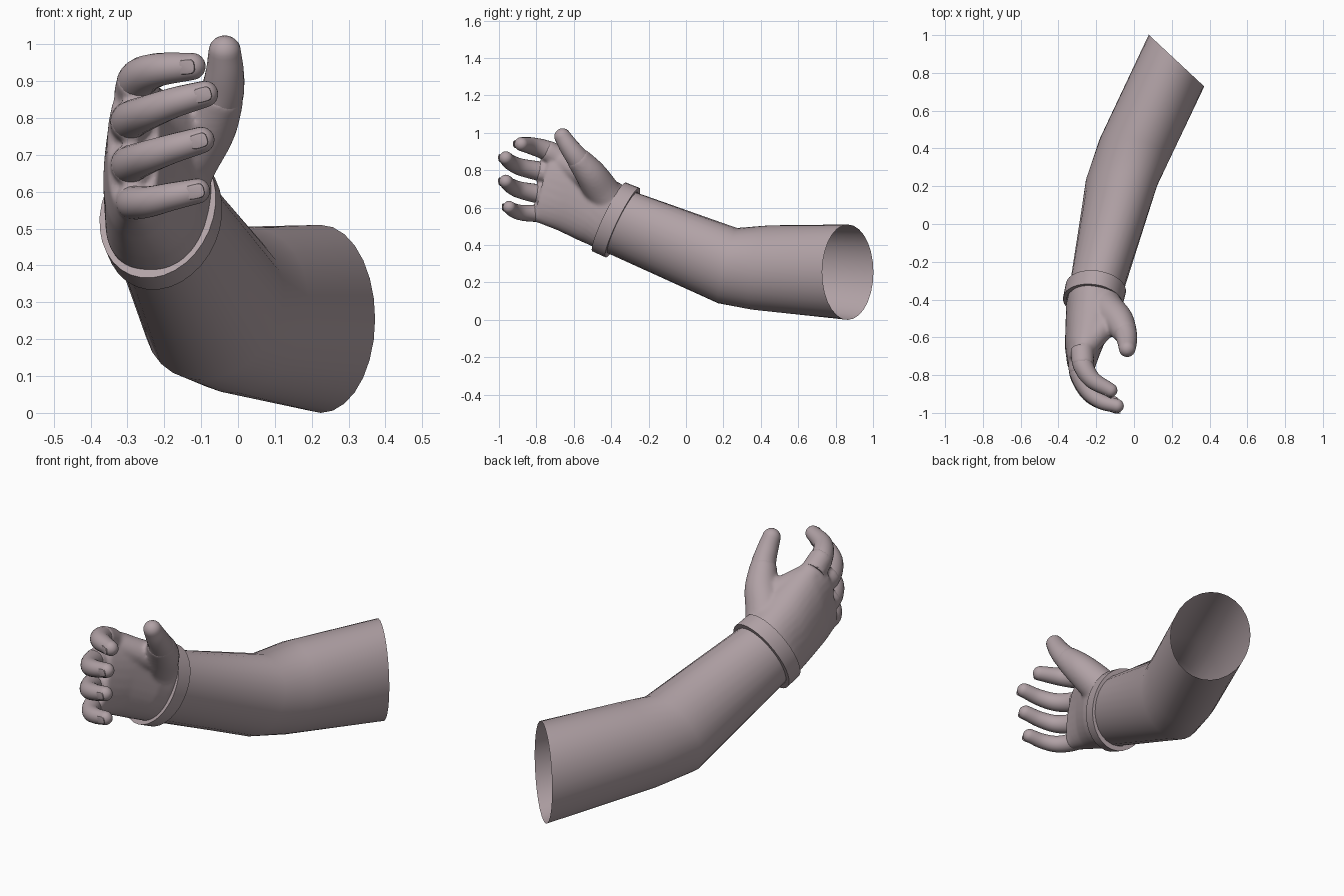
import bpy, bmesh, math
from mathutils import Vector as Vec

if "Cube" in bpy.data.objects:
    bpy.data.objects.remove(bpy.data.objects["Cube"])

mat = bpy.data.materials.new("dusty mauve")
mat.diffuse_color = (0.44, 0.36, 0.38, 1)
mat.use_nodes = True
mat.node_tree.nodes["Principled BSDF"].inputs["Base Color"].default_value = mat.diffuse_color


def finish(name, bm, angle=35):
    bmesh.ops.recalc_face_normals(bm, faces=bm.faces)
    me = bpy.data.meshes.new(name)
    bm.to_mesh(me)
    bm.free()
    ob = bpy.data.objects.new(name, me)
    bpy.context.collection.objects.link(ob)
    me.materials.append(mat)
    me.shade_smooth()
    me.set_sharp_from_angle(angle=math.radians(angle))
    return ob


def loft(bm, sections, n=24, power=1.0, caps=True, closed=False):
    """Skin elliptical sections given as (centre, half axis u, half axis v)."""
    rings = []
    for c, u, v in sections:
        ring = []
        for i in range(n):
            a = 2 * math.pi * i / n
            s, k = math.sin(a), math.cos(a)
            s = math.copysign(abs(s) ** power, s)
            k = math.copysign(abs(k) ** power, k)
            ring.append(bm.verts.new(Vec(c) + Vec(u) * k + Vec(v) * s))
        rings.append(ring)
    pairs = list(zip(rings, rings[1:]))
    if closed:
        pairs.append((rings[-1], rings[0]))
    for a, b in pairs:
        for i in range(n):
            j = (i + 1) % n
            bm.faces.new((a[i], a[j], b[j], b[i]))
    if caps:
        bm.faces.new(rings[0][::-1])
        bm.faces.new(rings[-1])


def tube(bm, pts, grow=1.0, dome=1.0, n=20):
    """Round limb through (x, y, z, radius) points with a domed tip."""
    p = [Vec(q) for q in pts]
    p = [p[0] * 2 - p[1]] + p + [p[-1] * 2 - p[-2]]
    path = []
    for k in range(1, len(p) - 2):
        a, b, c, d = p[k - 1:k + 3]
        for s in range(6):
            t = s / 6
            path.append(0.5 * (2 * b + (c - a) * t + (2 * a - 5 * b + 4 * c - d) * t * t
                               + (3 * b - a - 3 * c + d) * t ** 3))
    path.append(p[-2])
    secs = []
    for i, q in enumerate(path):
        t = (path[min(i + 1, len(path) - 1)] - path[max(i - 1, 0)]).to_3d().normalized()
        side = t.cross(Vec((0, 0, 1))).normalized()
        up = side.cross(t)
        secs.append((q.to_3d(), up * q.w * grow, side * q.w * grow))
    c, u, v = secs[-1]
    r = path[-1].w * grow
    for k in range(1, 7):
        a = math.radians(k * 14.5)
        secs.append((c + t * r * dome * math.sin(a), u * math.cos(a), v * math.cos(a)))
    loft(bm, secs, n)


# sleeve: open tube from the shoulder, bent at the elbow, to the wrist
bm = bmesh.new()
loft(bm, [((0.225, 0.865, 0.255), (0, 0, 0.255), (-0.147, 0.137, 0)),
          ((0.005, 0.40, 0.28), (0.05, 0.035, 0.223), (-0.18, 0.06, 0.035)),
          ((-0.065, 0.222, 0.29), (0.075, 0.045, 0.196), (-0.175, 0.03, 0.045)),
          ((-0.205, -0.37, 0.53), (0.039, 0.073, 0.16), (-0.134, 0.035, 0.017))],
     n=28, caps=False)
finish("arm", bm)

# cuff: thick band around the wrist
bm = bmesh.new()
axis, mid = Vec((-0.2, -0.9, 0.38)), Vec((-0.21, -0.375, 0.535))
u, v = Vec((0.045, 0.085, 0.185)), Vec((-0.153, 0.041, 0.02))
loft(bm, [(mid + axis * o, u * s, v * s)
          for o, s in ((-0.04, 1), (0.04, 0.99), (0.04, 0.86), (-0.04, 0.88))],
     n=32, caps=False, closed=True)
finish("cuff", bm)

# finger paths
fingers = {
    "index_finger": [(-0.275, -0.665, 0.86, .058), (-0.27, -0.745, 0.905, .054),
                     (-0.22, -0.825, 0.93, .046), (-0.125, -0.88, 0.94, .037)],
    "middle_finger": [(-0.29, -0.69, 0.775, .056), (-0.29, -0.785, 0.795, .052),
                      (-0.24, -0.885, 0.817, .046), (-0.17, -0.94, 0.843, .041),
                      (-0.09, -0.963, 0.865, .036)],
    "ring_finger": [(-0.29, -0.71, 0.665, .055), (-0.29, -0.795, 0.675, .051),
                    (-0.243, -0.89, 0.695, .045), (-0.175, -0.94, 0.718, .04),
                    (-0.1, -0.963, 0.74, .036)],
    "little_finger": [(-0.28, -0.73, 0.575, .05), (-0.282, -0.805, 0.57, .046),
                      (-0.24, -0.88, 0.573, .042), (-0.18, -0.925, 0.587, .038),
                      (-0.11, -0.945, 0.602, .034)],
}
thumb = [(-0.18, -0.38, 0.60, .085), (-0.145, -0.45, 0.69, .09), (-0.085, -0.51, 0.78, .08),
         (-0.045, -0.58, 0.865, .062), (-0.036, -0.625, 0.925, .053), (-0.036, -0.66, 0.98, .045)]

# hand: palm, thumb base, thumb web and knuckle stubs fused into one skin
bm = bmesh.new()
loft(bm, [((-0.205, -0.365, 0.53), (0.038, 0.073, 0.158), (-0.13, 0.035, 0.015)),
          ((-0.217, -0.425, 0.56), (0.035, 0.073, 0.168), (-0.136, 0.022, 0.01)),
          ((-0.23, -0.51, 0.605), (0.02, 0.06, 0.182), (-0.130, 0, 0)),
          ((-0.262, -0.64, 0.68), (0.015, 0.045, 0.202), (-0.102, 0, 0)),
          ((-0.285, -0.755, 0.715), (0, 0.05, 0.19), (-0.07, 0.02, 0))], 32, 0.85)
for pts in fingers.values():
    tube(bm, pts[:2], 1.09, 0.3)
tube(bm, thumb[:4], 1.04, 0.35)
tube(bm, [(-0.12, -0.50, 0.74, .07), (-0.18, -0.565, 0.785, .065), (-0.26, -0.65, 0.835, .066)])
hand = finish("hand", bm)
rm = hand.modifiers.new("fuse", 'REMESH')
rm.mode, rm.voxel_size = 'VOXEL', 0.009
sm = hand.modifiers.new("soften", 'SMOOTH')
sm.factor, sm.iterations = 0.5, 10
fused = bpy.data.meshes.new_from_object(hand.evaluated_get(bpy.context.evaluated_depsgraph_get()))
hand.modifiers.clear()
hand.data = fused
fused.materials.clear()
fused.materials.append(mat)
fused.shade_smooth()

# fingers, each with a thin nail on the outer side of its tip
for name, pts in fingers.items():
    bm = bmesh.new()
    tube(bm, pts)
    finish(name, bm, 60)
    a, b = Vec(pts[-2][:3]), Vec(pts[-1][:3])
    d = (b - a).normalized()
    out = Vec((0, -1, 0))
    out = (out - d * out.dot(d)).normalized()
    side, r = d.cross(out), pts[-1][3]
    bm = bmesh.new()
    c = b + d * 0.002 + out * (r - 0.005)
    loft(bm, [(c, d * 0.025, side * 0.021), (c + out * 0.004, d * 0.025, side * 0.019),
              (c + out * 0.006, d * 0.018, side * 0.012)], 20, 0.6)
    finish(name + "_nail", bm)

# thumb
bm = bmesh.new()
tube(bm, thumb[2:], 0.98)
finish("thumb", bm, 60)
